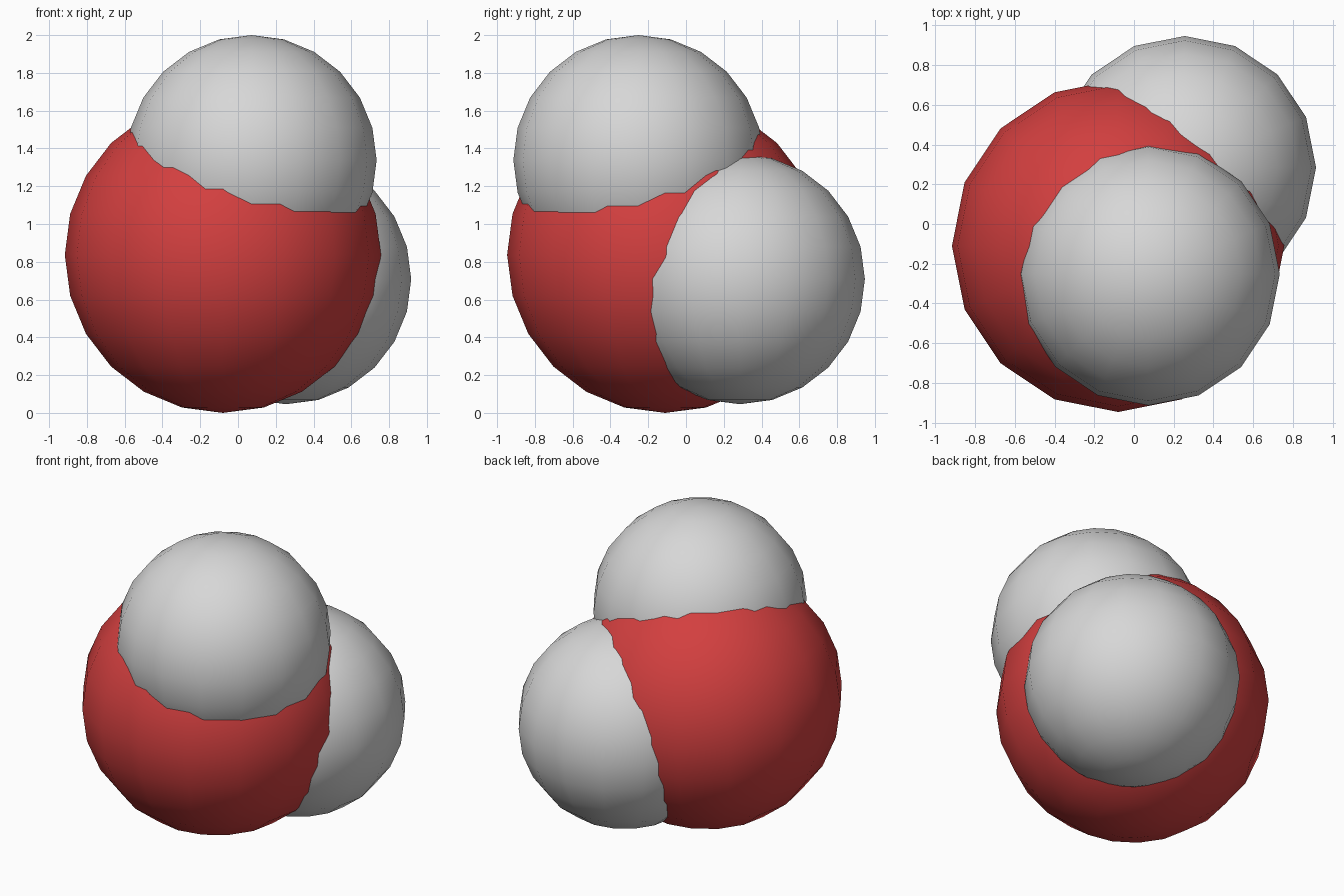
import bpy

# Remove the default cube
cube = bpy.data.objects.get("Cube")
if cube:
    bpy.data.objects.remove(cube, do_unlink=True)


def make_material(name, color):
    mat = bpy.data.materials.new(name)
    mat.use_nodes = True
    mat.diffuse_color = color
    mat.node_tree.nodes["Principled BSDF"].inputs["Base Color"].default_value = color
    return mat


def make_atom(name, center, radius, mat):
    bpy.ops.mesh.primitive_uv_sphere_add(
        segments=16, ring_count=12, radius=radius, location=center)
    atom = bpy.context.object
    atom.name = name
    atom.data.materials.append(mat)
    bpy.ops.object.shade_smooth()
    return atom


red = make_material("red", (0.65, 0.05, 0.05, 1))
light_grey = make_material("light grey", (0.68, 0.68, 0.68, 1))

# One large central ball with two smaller balls sunk into it
make_atom("central_ball", (-0.08, -0.11, 0.837), 0.837, red)
make_atom("upper_ball", (0.072, -0.252, 1.338), 0.662, light_grey)
make_atom("rear_ball", (0.255, 0.285, 0.708), 0.662, light_grey)
